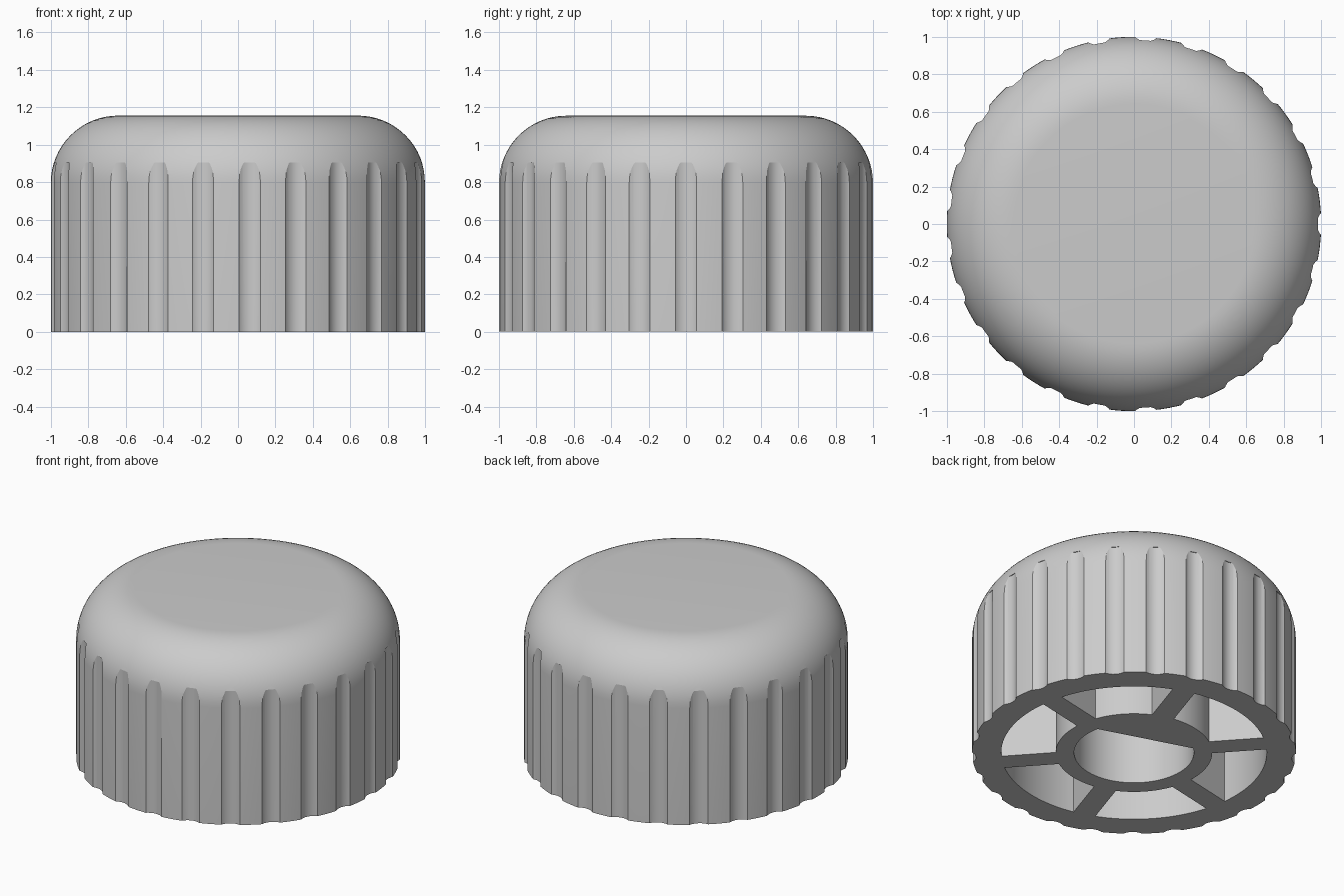
import bpy, bmesh
from math import sin, cos, asin, acos, radians, pi

HEIGHT, RADIUS, FILLET = 1.155, 1.0, 0.36
GROOVES, SPOKES = 25, 6
KEY_ANGLE = radians(72)          # direction of the flat in the shaft hole
POCKET_TOP = 0.9

if "Cube" in bpy.data.objects:
    bpy.data.objects.remove(bpy.data.objects["Cube"])

grey = bpy.data.materials.new("plain_grey")
grey.use_nodes = True
grey.diffuse_color = (0.6, 0.6, 0.6, 1)
grey.node_tree.nodes["Principled BSDF"].inputs["Base Color"].default_value = (0.6, 0.6, 0.6, 1)


def make_object(name, bm):
    bmesh.ops.recalc_face_normals(bm, faces=bm.faces)
    mesh = bpy.data.meshes.new(name)
    bm.to_mesh(mesh)
    bm.free()
    mesh.materials.append(grey)
    obj = bpy.data.objects.new(name, mesh)
    bpy.context.collection.objects.link(obj)
    return obj


def arc(radius, start, end, steps, cx=0, cy=0):
    angles = [start + (end - start) * i / steps for i in range(steps + 1)]
    return [(cx + radius * cos(a), cy + radius * sin(a)) for a in angles]


def prism(bm, outline, bottom, top):
    low = [bm.verts.new((x, y, bottom)) for x, y in outline]
    high = [bm.verts.new((x, y, top)) for x, y in outline]
    bm.faces.new(low)
    bm.faces.new(high)
    for i in range(len(low)):
        j = (i + 1) % len(low)
        bm.faces.new((low[i], low[j], high[j], high[i]))


# Solid knob body: straight wall, rounded shoulder, flat top
bm = bmesh.new()
profile = [(RADIUS, 0)] + arc(FILLET, 0, pi / 2, 16, RADIUS - FILLET, HEIGHT - FILLET)
segments = 150
rings = [[bm.verts.new((r * cos(2 * pi * i / segments), r * sin(2 * pi * i / segments), z))
          for i in range(segments)] for r, z in profile]
for low, high in zip(rings, rings[1:]):
    for i in range(segments):
        j = (i + 1) % segments
        bm.faces.new((low[i], low[j], high[j], high[i]))
bm.faces.new(rings[0])
bm.faces.new(rings[-1])
knob = make_object("knob_body", bm)

# Grip grooves around the wall
bm = bmesh.new()
groove_radius, groove_depth = 0.09, 0.023
centre = RADIUS - groove_depth + groove_radius
for k in range(GROOVES):
    a = 2 * pi * k / GROOVES
    circle = arc(groove_radius, a, a + 2 * pi, 32, centre * cos(a), centre * sin(a))
    prism(bm, circle[:-1], -0.1, 0.905)
groove_cutter = make_object("groove_cutter", bm)

# Pockets between the hub and the outer wall, leaving straight spokes
bm = bmesh.new()
inner, outer, half_spoke = 0.483, 0.82, 0.072
step = 2 * pi / SPOKES
for k in range(SPOKES):
    mid = KEY_ANGLE + step * (k + 0.5)
    wide = step / 2 - asin(half_spoke / outer)
    narrow = step / 2 - asin(half_spoke / inner)
    prism(bm, arc(outer, mid - wide, mid + wide, 20)
          + arc(inner, mid + narrow, mid - narrow, 20), -0.1, POCKET_TOP)

# D-shaped shaft hole
hole_radius, flat_distance = 0.37, 0.188
half = acos(flat_distance / hole_radius)
prism(bm, arc(hole_radius, KEY_ANGLE + half, KEY_ANGLE + 2 * pi - half, 64), -0.1, POCKET_TOP)
pocket_cutter = make_object("pocket_cutter", bm)

# Cut the body, then discard the cutters
bpy.ops.object.select_all(action="DESELECT")
knob.select_set(True)
bpy.context.view_layer.objects.active = knob
for cutter in (groove_cutter, pocket_cutter):
    cutter.hide_render = True
    cut = knob.modifiers.new(cutter.name, "BOOLEAN")
    cut.operation, cut.solver, cut.object = "DIFFERENCE", "EXACT", cutter
    bpy.ops.object.modifier_apply(modifier=cut.name)
    bpy.data.objects.remove(cutter)
bpy.ops.object.shade_smooth_by_angle(angle=radians(20))
